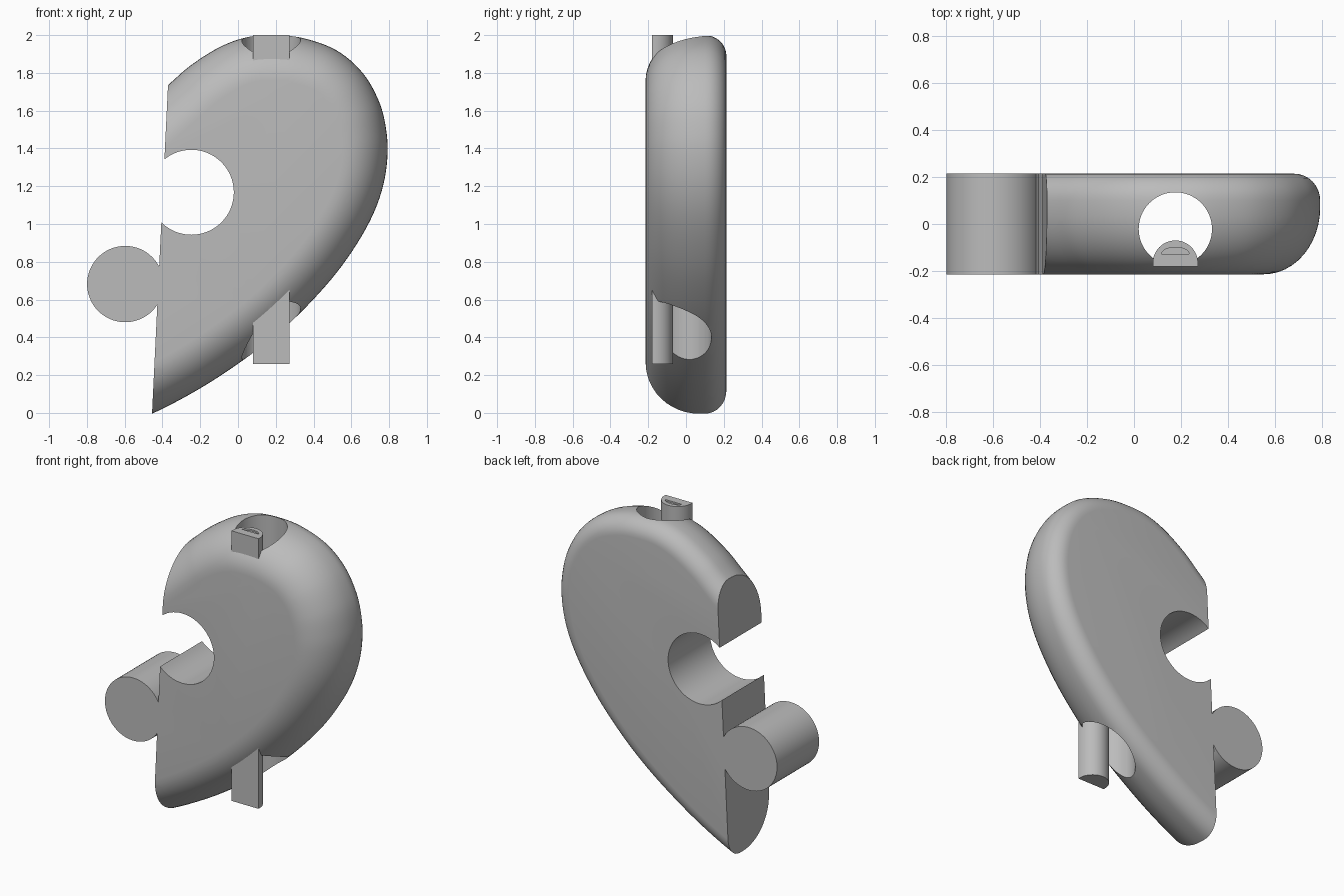
import bpy, bmesh, math
from mathutils import Vector

if "Cube" in bpy.data.objects:
    bpy.data.objects.remove(bpy.data.objects["Cube"])

grey = bpy.data.materials.new("plain grey")
grey.diffuse_color = (0.5, 0.5, 0.5, 1)
grey.use_nodes = True
grey.node_tree.nodes["Principled BSDF"].inputs["Base Color"].default_value = grey.diffuse_color

Y0, Y1 = -0.214, 0.214      # front and back of the pendant


def make(name, bm):
    bmesh.ops.recalc_face_normals(bm, faces=bm.faces)
    me = bpy.data.meshes.new(name)
    bm.to_mesh(me)
    bm.free()
    ob = bpy.data.objects.new(name, me)
    bpy.context.collection.objects.link(ob)
    me.materials.append(grey)
    return ob


def prism(name, pts, axis, lo, hi):
    """Extrude a 2D outline along y (x, z points) or z (x, y points)."""
    bm = bmesh.new()
    place = (lambda a, b, t: (a, t, b)) if axis == "y" else (lambda a, b, t: (a, b, t))
    low, top = ([bm.verts.new(place(a, b, t)) for a, b in pts] for t in (lo, hi))
    bm.faces.new(low)
    bm.faces.new(top)
    n = len(pts)
    for i in range(n):
        j = (i + 1) % n
        bm.faces.new((low[i], low[j], top[j], top[i]))
    return make(name, bm)


def arc(cx, cy, rx, ry, a0=0, a1=360, n=64):
    closed = a1 - a0 == 360
    steps = n if closed else n + 1
    return [(cx + rx * math.cos(math.radians(a0 + (a1 - a0) * i / n)),
             cy + ry * math.sin(math.radians(a0 + (a1 - a0) * i / n))) for i in range(steps)]


def boolean(target, tool, op):
    m = target.modifiers.new(op, "BOOLEAN")
    m.operation, m.solver, m.object = op, "EXACT", tool
    bpy.context.view_layer.objects.active = target
    bpy.ops.object.modifier_apply(modifier=m.name)
    bpy.data.objects.remove(tool)


def smooth_path(ctrl, n=6):
    """Catmull-Rom curve through the control points."""
    p = [Vector(c) for c in ctrl]
    out = []
    for i in range(1, len(p) - 2):
        a, b, c, d = p[i - 1:i + 3]
        for k in range(n):
            t = k / n
            out.append(0.5 * (2 * b + (c - a) * t + (2 * a - 5 * b + 4 * c - d) * t * t
                              + (3 * b - a - 3 * c + d) * t ** 3))
    return out + [p[-2]]


# Outer edge of the half heart, running on past the split on the left
edge = smooth_path([(-1.0, 1.22), (-0.9, 1.30), (-0.55, 1.58), (-0.36, 1.745), (-0.25, 1.84),
                    (-0.1, 1.935), (0.04, 1.987), (0.18, 2.0), (0.34, 1.985), (0.52, 1.92),
                    (0.66, 1.80), (0.75, 1.64), (0.787, 1.48), (0.79, 1.34), (0.765, 1.19),
                    (0.71, 1.04), (0.62, 0.88), (0.50, 0.715), (0.34, 0.54), (0.18, 0.395),
                    (0.0, 0.26), (-0.2, 0.13), (-0.42, 0.012), (-0.6, -0.06), (-0.9, -0.17),
                    (-1.0, -0.2)])
normals = []
for i in range(len(edge)):
    d = (edge[min(i + 1, len(edge) - 1)] - edge[max(i - 1, 0)]).normalized()
    normals.append(Vector((d.y, -d.x)))          # points inward

# Edge rounding: broad on the front, tight on the back
N = 12
layers = [(0.07 - 0.284 * math.cos(math.pi / 2 * i / N),
           0.24 * (1 - math.sin(math.pi / 2 * i / N))) for i in range(N + 1)]
layers += [(0.10 + 0.114 * math.sin(math.pi / 2 * i / 8),
            0.11 * (1 - math.cos(math.pi / 2 * i / 8))) for i in range(9)]
bm = bmesh.new()
rings = [[bm.verts.new((p.x + n.x * s, y, p.y + n.y * s)) for p, n in zip(edge, normals)]
         for y, s in layers]
for r, q in zip(rings, rings[1:]):
    for i in range(len(r)):
        j = (i + 1) % len(r)
        bm.faces.new((r[i], r[j], q[j], q[i]))
bm.faces.new(rings[0])
bm.faces.new(rings[-1])
# Straight split face
cut = bmesh.ops.bisect_plane(bm, geom=bm.verts[:] + bm.edges[:] + bm.faces[:],
                             plane_co=(-0.37, 0, 1.745), plane_no=(-1.745, 0, 0.085),
                             clear_outer=True)
bmesh.ops.holes_fill(bm, edges=[e for e in bm.edges if e.is_boundary], sides=0)
heart = make("half_heart", bm)

# Round socket, joining knob and vertical hole
boolean(heart, prism("socket_cutter", arc(-0.247, 1.168, 0.225, 0.225), "y", -0.4, 0.4), "DIFFERENCE")
boolean(heart, prism("knob", arc(-0.597, 0.682, 0.202, 0.202), "y", Y0, Y1), "UNION")
boolean(heart, prism("hole_cutter", arc(0.176, -0.021, 0.156, 0.156), "z", -0.3, 2.3), "DIFFERENCE")

# Half-round pin standing in the hole, with a shallow mark on its top
pin = prism("pin", [(0.08, -0.18), (0.272, -0.18)] + arc(0.176, -0.166, 0.096, 0.096, 0, 180, 24),
            "z", 0.26, 2.0)
boolean(pin, prism("mark_cutter", arc(0.176, -0.127, 0.058, 0.028, 0, 180, 16), "z", 1.99, 2.1),
        "DIFFERENCE")

for ob in (heart, pin):
    bpy.ops.object.select_all(action="DESELECT")
    ob.select_set(True)
    bpy.context.view_layer.objects.active = ob
    bpy.ops.object.shade_smooth_by_angle(angle=math.radians(30))
